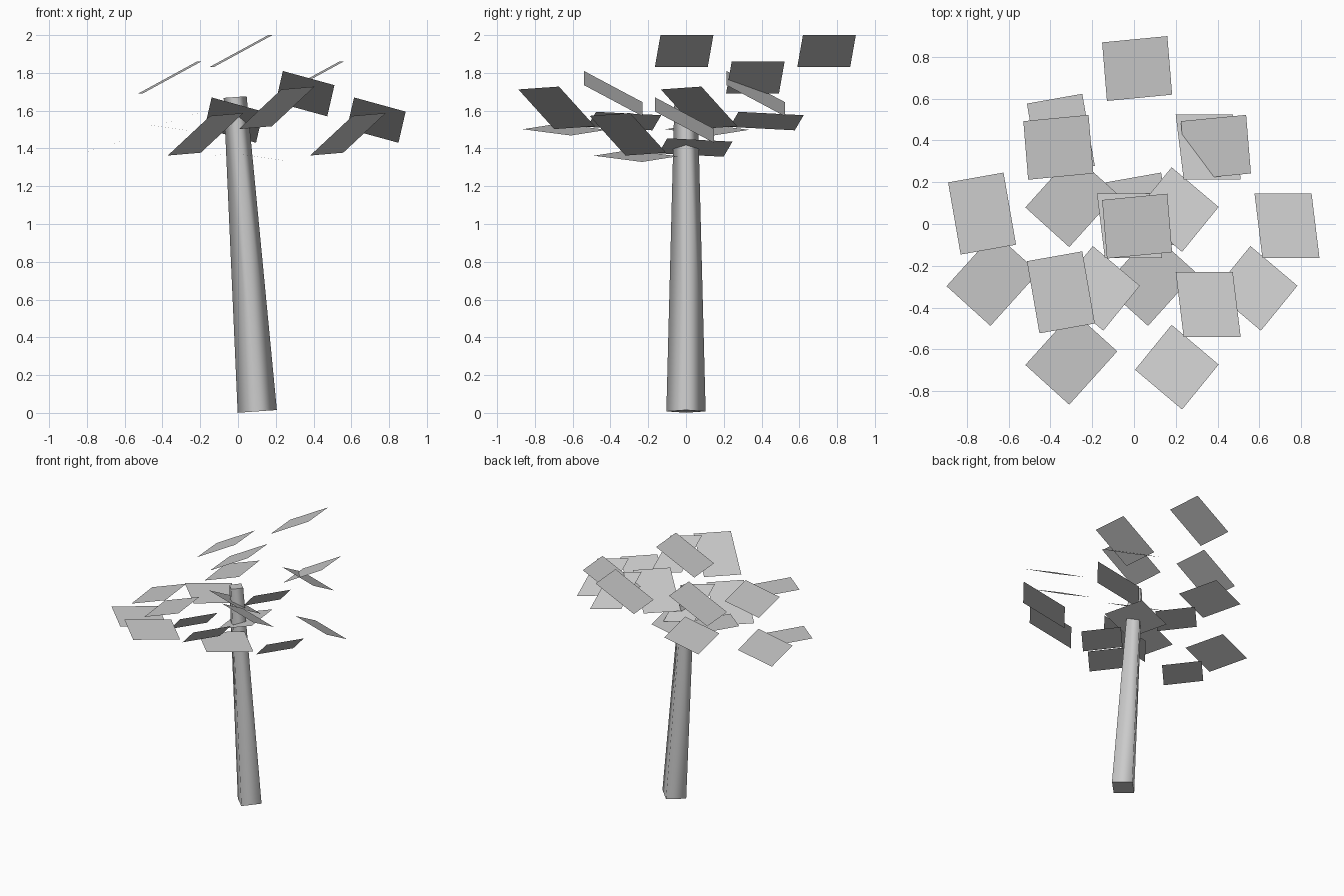
import bpy
import bmesh
from mathutils import Vector

cube = bpy.data.objects.get("Cube")
if cube:
    bpy.data.objects.remove(cube)

grey = bpy.data.materials.new("plain_grey")
grey.use_nodes = True
colour = (0.6, 0.6, 0.6, 1)
grey.diffuse_color = colour
bsdf = next(n for n in grey.node_tree.nodes if n.type == 'BSDF_PRINCIPLED')
bsdf.inputs["Base Color"].default_value = colour


def add_object(name, bm):
    mesh = bpy.data.meshes.new(name)
    bm.to_mesh(mesh)
    bm.free()
    mesh.materials.append(grey)
    obj = bpy.data.objects.new(name, mesh)
    bpy.context.collection.objects.link(obj)
    return obj


# Leaning, tapered four-sided trunk with soft sides and crisp ends
def make_trunk(base, tip, base_radius, tip_radius):
    axis = tip - base
    bm = bmesh.new()
    bmesh.ops.create_cone(bm, cap_ends=True, segments=4, radius1=base_radius,
                          radius2=tip_radius, depth=axis.length)
    for face in bm.faces:
        face.smooth = abs(face.normal.z) < 0.5
    for edge in bm.edges:
        edge.smooth = edge.verts[0].co.z * edge.verts[1].co.z < 0
    trunk = add_object("trunk", bm)
    trunk.location = (base + tip) / 2
    trunk.rotation_euler.y = Vector((0, 0, 1)).angle(axis) * (1 if axis.x > 0 else -1)


make_trunk(Vector((0.102, 0, 0.008)), Vector((-0.015, 0, 1.672)), 0.104, 0.061)


# Each cluster holds four parallel flat leaves: a high pair along y, a low pair along x
SPREAD = 0.377
LIFT = 0.07
OFFSETS = [Vector((0, s * SPREAD, LIFT)) for s in (-1, 1)]
OFFSETS += [Vector((s * SPREAD, 0, -LIFT)) for s in (-1, 1)]


def make_cluster(name, centre, side, length):
    centre, side, length = Vector(centre), Vector(side) / 2, Vector(length) / 2
    bm = bmesh.new()
    for offset in OFFSETS:
        mid = centre + offset
        corners = (mid - side - length, mid + side - length,
                   mid + side + length, mid - side + length)
        face = bm.faces.new([bm.verts.new(c) for c in corners])
        face.normal_update()
        if face.normal.z < 0:
            face.normal_flip()
    add_object(name, bm)


# Leaf clusters: centre, then the two edge directions of one leaf
make_cluster("back_leaves", (0.015, 0.367, 1.845), (0.312, 0.03, 0.17), (0.023, -0.28, 0))
make_cluster("left_leaves", (0.355, -0.008, 1.62), (0.273, 0, -0.075), (0.038, -0.31, 0.165))
make_cluster("right_leaves", (-0.35, 0.05, 1.475), (0.265, 0.047, 0.08), (0.06, -0.345, 0.018))
make_cluster("front_left_leaves", (0.205, -0.308, 1.545), (0.175, 0.215, 0.015), (0.225, -0.19, 0.21))
make_cluster("front_right_leaves", (-0.30, -0.265, 1.43), (0.21, -0.19, -0.03), (0.23, 0.255, -0.033))
